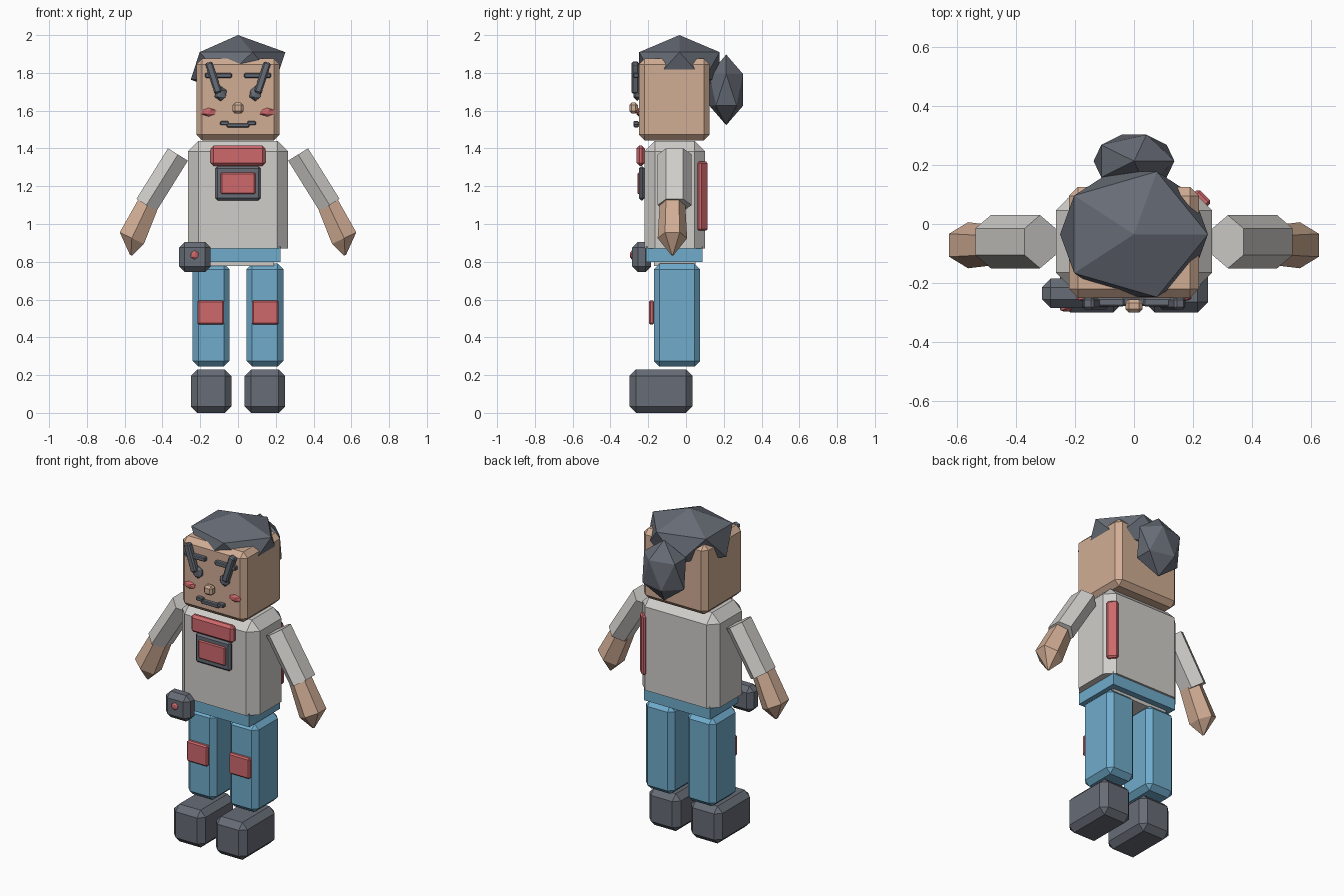
import bpy, bmesh, math
from mathutils import Vector, Matrix

if "Cube" in bpy.data.objects:
    bpy.data.objects.remove(bpy.data.objects["Cube"])


def colour(name, r, g, b):
    m = bpy.data.materials.new(name)
    m.diffuse_color = (r, g, b, 1)
    m.use_nodes = True
    m.node_tree.nodes["Principled BSDF"].inputs["Base Color"].default_value = m.diffuse_color
    return m


DARK = colour("charcoal", 0.135, 0.15, 0.18)
SHIRT = colour("pale grey", 0.63, 0.615, 0.59)
SKIN = colour("skin", 0.64, 0.42, 0.30)
RED = colour("red", 0.62, 0.14, 0.15)
BLUE = colour("blue", 0.16, 0.41, 0.60)


def finish(name, bm, mat):
    bmesh.ops.recalc_face_normals(bm, faces=bm.faces)
    me = bpy.data.meshes.new(name)
    bm.to_mesh(me)
    bm.free()
    me.materials.append(mat)
    ob = bpy.data.objects.new(name, me)
    bpy.context.collection.objects.link(ob)
    return ob


def box(name, mat, x, y, z, bevel=0.03, flat_bottom=False, rot=None):
    """Chamfered box from (min, max) ranges, optionally turned about its centre."""
    bm = bmesh.new()
    bmesh.ops.create_cube(bm, size=1)
    size = [r[1] - r[0] for r in (x, y, z)]
    mid = [(r[1] + r[0]) / 2 for r in (x, y, z)]
    bmesh.ops.scale(bm, vec=size, verts=bm.verts)
    if bevel:
        edges = [e for e in bm.edges
                 if not (flat_bottom and all(v.co.z < 0 for v in e.verts))]
        bmesh.ops.bevel(bm, geom=edges, offset=bevel, segments=1,
                        affect='EDGES', clamp_overlap=True)
    if rot:
        bmesh.ops.transform(bm, matrix=Matrix.Rotation(rot[1], 4, rot[0]), verts=bm.verts)
    bmesh.ops.translate(bm, vec=mid, verts=bm.verts)
    return finish(name, bm, mat)


def gem(name, mat, centre, radii):
    """Twenty-sided stretched ball."""
    bm = bmesh.new()
    bmesh.ops.create_icosphere(bm, subdivisions=1, radius=1)
    bmesh.ops.scale(bm, vec=radii, verts=bm.verts)
    bmesh.ops.translate(bm, vec=centre, verts=bm.verts)
    return finish(name, bm, mat)


def limb(name, mat, s, y, rings, sides=6):
    """Loft of six-sided rings (x, z, half width, half depth) along a slanted axis."""
    bm = bmesh.new()
    a, b = rings[0], rings[-2] if len(rings) > 2 else rings[-1]
    d = Vector((b[0] - a[0], 0, b[1] - a[1])).normalized()
    perp = Vector((-d.z, 0, d.x))
    loops = []
    for rx, rz, w, h in rings:
        ring = []
        for i in range(sides):
            t = i * 2 * math.pi / sides
            p = Vector((rx, y, rz)) + perp * (w * math.sin(t) / 0.866)
            p.y += h * math.cos(t)
            p.x *= s
            ring.append(bm.verts.new(p))
        loops.append(ring)
    for p, q in zip(loops, loops[1:]):
        for i in range(sides):
            j = (i + 1) % sides
            bm.faces.new((p[i], p[j], q[j], q[i]))
    bm.faces.new(loops[0])
    bm.faces.new(loops[-1])
    return finish(name, bm, mat)


def span(s, a, b):
    return tuple(sorted((s * a, s * b)))


# Torso, waist and head
box("torso", SHIRT, (-0.265, 0.265), (-0.22, 0.10), (0.87, 1.44), 0.055, flat_bottom=True)
box("waistband", BLUE, (-0.225, 0.225), (-0.212, 0.088), (0.80, 0.88), 0)
box("shirt_hem", SHIRT, (-0.19, 0.19), (-0.17, 0.05), (0.778, 0.81), 0)
box("head", SKIN, (-0.22, 0.22), (-0.25, 0.125), (1.443, 1.875), 0.03)

# Hair
gem("hair_cap", DARK, (0, -0.035, 1.837), (0.28, 0.25, 0.163))
gem("ponytail", DARK, (0, 0.213, 1.71), (0.153, 0.105, 0.187))
gem("hair_tie", RED, (0, 0.14, 1.757), (0.07, 0.02, 0.028))

# Paired parts
for s, side in ((-1, "left"), (1, "right")):
    box(side + "_leg", BLUE, span(s, 0.045, 0.24), (-0.17, 0.075), (0.245, 0.79), 0.03)
    box(side + "_shoe", DARK, span(s, 0.035, 0.25), (-0.30, 0.035), (0.0, 0.23), 0.035)
    box(side + "_knee_patch", RED, span(s, 0.073, 0.215), (-0.197, -0.168), (0.468, 0.595), 0.008)
    limb(side + "_sleeve", SHIRT, s, -0.06,
         [(0.318, 1.368, 0.062, 0.09), (0.485, 1.10, 0.062, 0.09)])
    limb(side + "_forearm", SKIN, s, -0.072,
         [(0.462, 1.135, 0.055, 0.066), (0.562, 0.925, 0.071, 0.078),
          (0.567, 0.835, 0.006, 0.006)])
    gem(side + "_eye", DARK, (s * 0.092, -0.258, 1.69), (0.036, 0.024, 0.04))
    box(side + "_brow", DARK, span(s, 0.033, 0.175), (-0.279, -0.25), (1.774, 1.80), 0.005)
    box(side + "_lash", DARK, span(s, 0.11, 0.15), (-0.289, -0.25), (1.69, 1.86), 0.008,
        rot=('Y', s * -0.0 + s * math.radians(-162 + 180)))
    gem(side + "_cheek", RED, (s * 0.155, -0.25, 1.592), (0.046, 0.014, 0.023))
    box(side + "_mouth_corner", DARK, span(s, 0.05, 0.094), (-0.279, -0.25), (1.524, 1.545), 0.004)

# Nose and mouth
box("nose", SKIN, (-0.029, 0.029), (-0.30, -0.255), (1.585, 1.642), 0.012)
box("mouth", DARK, (-0.06, 0.06), (-0.277, -0.25), (1.512, 1.533), 0.004)

# Chest details
box("collar_plate", RED, (-0.145, 0.145), (-0.262, -0.218), (1.308, 1.415), 0.015)
box("badge_frame", DARK, (-0.12, 0.12), (-0.25, -0.218), (1.125, 1.305), 0.012)
box("badge_screen", RED, (-0.092, 0.092), (-0.258, -0.24), (1.158, 1.272), 0.006)

# Pouch on the hip and stripe on the back corner
box("pouch", DARK, (-0.312, -0.145), (-0.285, -0.185), (0.745, 0.905), 0.03)
gem("pouch_button", RED, (-0.23, -0.287, 0.836), (0.024, 0.012, 0.024))
box("back_stripe", RED, (0.198, 0.262), (0.072, 0.102), (0.965, 1.33), 0.009,
    rot=('Z', math.radians(-45)))
